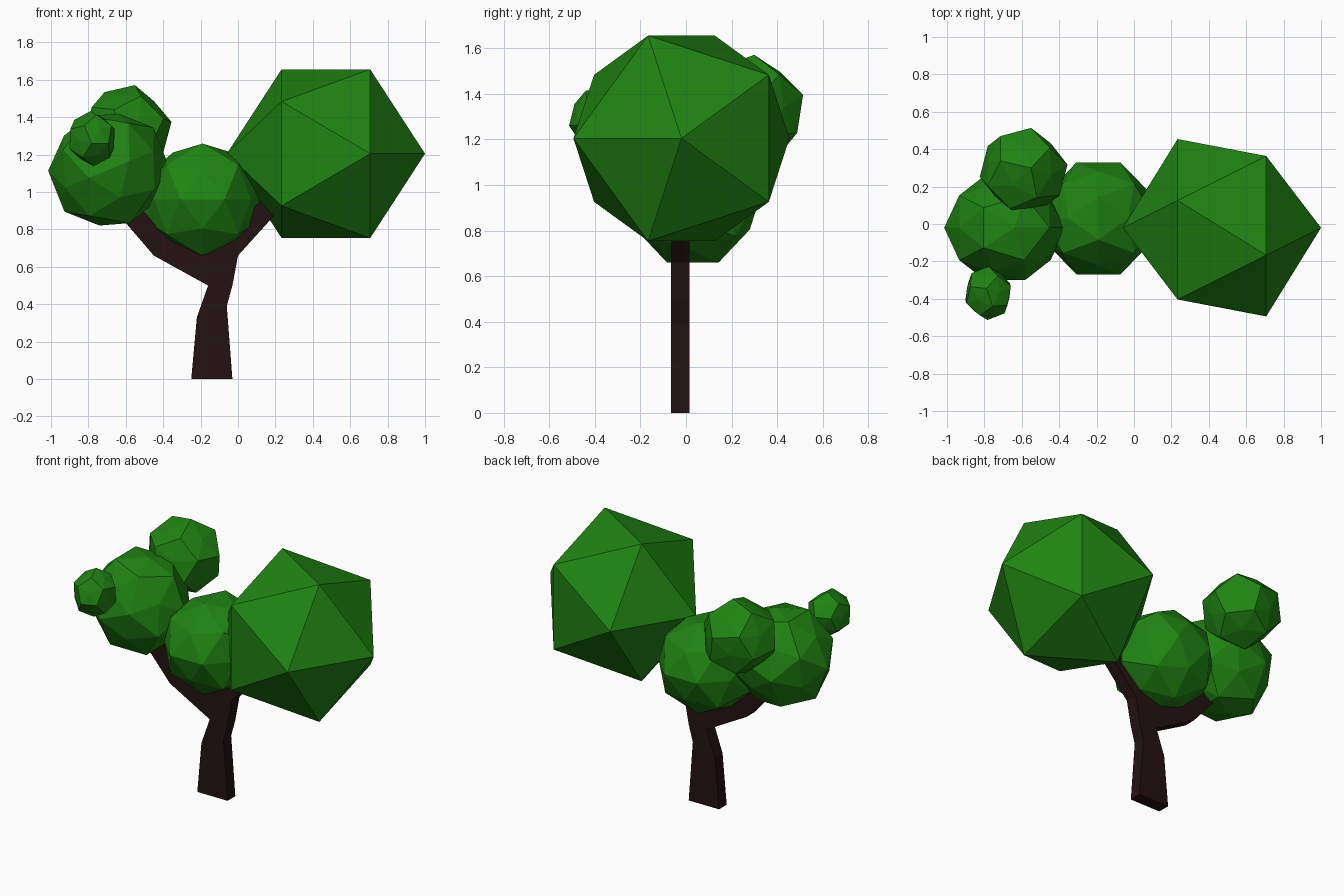
import bpy, bmesh
from math import radians, sqrt
from mathutils import Matrix, Vector, Euler

if "Cube" in bpy.data.objects:
    bpy.data.objects.remove(bpy.data.objects["Cube"])


def material(name, color):
    m = bpy.data.materials.new(name)
    m.diffuse_color = (*color, 1)
    m.use_nodes = True
    m.node_tree.nodes["Principled BSDF"].inputs["Base Color"].default_value = m.diffuse_color
    return m


LEAF = material("leaf_green", (0.014, 0.23, 0.006))
BARK = material("bark_brown", (0.017, 0.006, 0.006))


def finish(name, bm, mat):
    bmesh.ops.recalc_face_normals(bm, faces=bm.faces[:])
    me = bpy.data.meshes.new(name)
    bm.to_mesh(me)
    bm.free()
    me.materials.append(mat)
    ob = bpy.data.objects.new(name, me)
    bpy.context.collection.objects.link(ob)
    return ob


def leaf_ball(name, center, size, rot, bulge):
    """Twelve-sided clump whose pentagons are raised slightly at the middle."""
    phi = (1 + sqrt(5)) / 2
    pts = [Vector((x, y, z)) / sqrt(3) for x in (-1, 1) for y in (-1, 1) for z in (-1, 1)]
    mids = []
    for a in (-1, 1):
        for b in (-1, 1):
            p = Vector((0, a / phi, b * phi)) / sqrt(3)
            f = Vector((0, a * phi, b)).normalized() * bulge
            for k in range(3):
                pts.append(Vector([p[(i + k) % 3] for i in range(3)]))
                mids.append(Vector([f[(i + k) % 3] for i in range(3)]))
    # keep the two sets dual to each other
    mids = [Vector((m.x, m.y, m.z)) for m in mids]
    turn = Euler([radians(r) for r in rot]).to_matrix()
    bm = bmesh.new()
    for p in pts + mids:
        q = turn @ p
        bm.verts.new([c + s * v for c, s, v in zip(center, size, q)])
    bmesh.ops.convex_hull(bm, input=bm.verts[:])
    return finish(name, bm, LEAF)


# Forked trunk: flat profile with thickness along y
profile = [(-.25, 0), (-.03, 0), (-.06, .39), (-.03, .5), (0, .66), (.19, .87),
           (.12, .95), (-.12, .72), (-.45, .83), (-.54, .95), (-.63, .87),
           (-.45, .66), (-.16, .5), (-.22, .33)]
bm = bmesh.new()
face = bm.faces.new([bm.verts.new((x, -.065, z)) for x, z in profile])
ext = bmesh.ops.extrude_face_region(bm, geom=[face], use_keep_orig=True)
bmesh.ops.translate(bm, vec=(0, .08, 0),
                    verts=[v for v in ext["geom"] if isinstance(v, bmesh.types.BMVert)])
finish("trunk", bm, BARK)

# Large twenty-sided crown, pole pointing along x
bm = bmesh.new()
bmesh.ops.create_icosphere(bm, subdivisions=1, radius=.53)
turn = Matrix(((0, 0, 1), (-1, 0, 0), (0, -1, 0))).to_4x4()
bmesh.ops.transform(bm, matrix=Matrix.Translation((.47, -.02, 1.205)) @ turn, verts=bm.verts[:])
finish("large_crown", bm, LEAF)

# Smaller rounded clumps
leaf_ball("middle_clump", (-.19, .03, .96), (.33, .32, .32), (0, 0, 0), .92)
leaf_ball("left_clump", (-.69, -.02, 1.12), (.325, .3, .33), (0, -22, 0), .92)
leaf_ball("back_clump", (-.59, .285, 1.335), (.24, .24, .24), (20, 10, 15), .86)
leaf_ball("front_small_clump", (-.78, -.37, 1.285), (.135, .145, .15), (10, 0, 20), .86)
